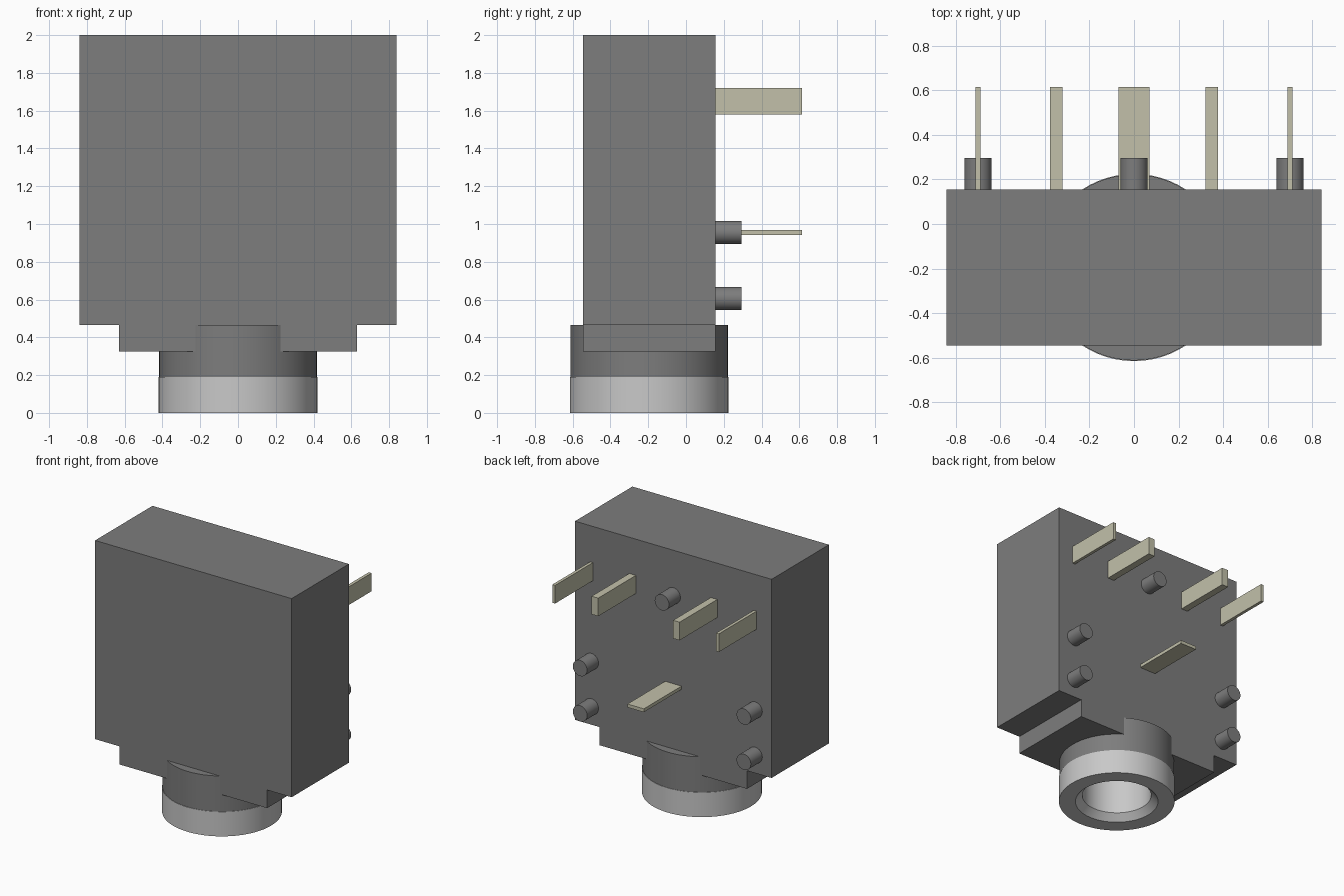
import bpy, bmesh, math
from mathutils import Matrix, Vector

cube = bpy.data.objects.get("Cube")
if cube:
    bpy.data.objects.remove(cube, do_unlink=True)


def material(name, rgb):
    m = bpy.data.materials.new(name)
    m.use_nodes = True
    m.diffuse_color = (*rgb, 1)
    m.node_tree.nodes["Principled BSDF"].inputs["Base Color"].default_value = (*rgb, 1)
    return m


DARK = material("dark grey plastic", (0.205, 0.205, 0.205))
LIGHT = material("light grey metal", (0.58, 0.58, 0.58))
PIN = material("pale tinned metal", (0.54, 0.53, 0.40))

FRONT, BACK = -0.545, 0.155      # body faces in y
AXIS_Y = -0.195                  # barrel axis


def finish(name, bm, mat, smooth=False):
    bmesh.ops.recalc_face_normals(bm, faces=bm.faces)
    me = bpy.data.meshes.new(name)
    bm.to_mesh(me)
    bm.free()
    me.materials.append(mat)
    ob = bpy.data.objects.new(name, me)
    bpy.context.collection.objects.link(ob)
    if smooth:
        bpy.ops.object.select_all(action='DESELECT')
        ob.select_set(True)
        bpy.context.view_layer.objects.active = ob
        bpy.ops.object.shade_smooth_by_angle(angle=math.radians(30))
    return ob


def box(name, lo, hi, mat):
    bm = bmesh.new()
    lo, hi = Vector(lo), Vector(hi)
    size = hi - lo
    bmesh.ops.create_cube(bm, size=1, matrix=Matrix.Translation((lo + hi) / 2)
                          @ Matrix.Diagonal((*size, 1)))
    return finish(name, bm, mat)


def lathe(name, profile, mat, closed, steps=64):
    """Spin (radius, z) points round the barrel axis."""
    bm = bmesh.new()
    vs = [bm.verts.new((r, AXIS_Y, z)) for r, z in profile]
    pairs = list(zip(vs, vs[1:])) + ([(vs[-1], vs[0])] if closed else [])
    edges = [bm.edges.new(p) for p in pairs]
    bmesh.ops.spin(bm, geom=vs + edges, cent=(0, AXIS_Y, 0), axis=(0, 0, 1),
                   angle=2 * math.pi, steps=steps)
    bmesh.ops.remove_doubles(bm, verts=bm.verts, dist=1e-5)
    return finish(name, bm, mat, True)


# Housing: stepped outline pushed through the depth
outline = [(-0.84, 2), (-0.84, 0.465), (-0.63, 0.465), (-0.63, 0.325),
           (0.63, 0.325), (0.63, 0.465), (0.84, 0.465), (0.84, 2)]
bm = bmesh.new()
face = bm.faces.new([bm.verts.new((x, FRONT, z)) for x, z in outline])
ext = bmesh.ops.extrude_face_region(bm, geom=[face])
bmesh.ops.translate(bm, vec=(0, BACK - FRONT, 0),
                    verts=[g for g in ext["geom"] if isinstance(g, bmesh.types.BMVert)])
housing = finish("housing", bm, DARK)

# Bore through the housing for the socket
cutter = lathe("bore_cutter", [(0, 0.1), (0.26, 0.1), (0.26, 1.7), (0, 1.7)], DARK, False)
cutter.hide_render = True
mod = housing.modifiers.new("bore", 'BOOLEAN')
mod.operation = 'DIFFERENCE'
mod.solver = 'EXACT'
mod.object = cutter
bpy.context.view_layer.objects.active = housing
bpy.ops.object.modifier_apply(modifier=mod.name)
bpy.data.objects.remove(cutter, do_unlink=True)

# Barrel: plastic collar, metal sleeve with chamfered blind socket
lathe("barrel_collar", [(0.26, 0.19), (0.417, 0.19), (0.417, 0.465), (0.26, 0.465)], DARK, True)
lathe("barrel_sleeve", [(0, 1.68), (0.25, 1.68), (0.25, 0.05), (0.30, 0), (0.42, 0),
                        (0.42, 0.19), (0.255, 0.19), (0.255, 1.69), (0, 1.69)], LIGHT, False)

# Locating pegs on the back
pegs = [("centre_peg", 0, 1.65)]
for side, s in (("left", 1), ("right", -1)):
    pegs += [(side + "_upper_peg", s * 0.70, 0.955), (side + "_lower_peg", s * 0.70, 0.605)]
for name, x, z in pegs:
    bm = bmesh.new()
    bmesh.ops.create_cone(bm, cap_ends=True, segments=32, radius1=0.061, radius2=0.061, depth=0.16,
                          matrix=Matrix.Translation((x, BACK + 0.06, z))
                          @ Matrix.Rotation(math.pi / 2, 4, 'X'))
    finish(name, bm, DARK, True)

# Flat terminal pins
for side, s in (("left", 1), ("right", -1)):
    for part, x, w in (("outer", 0.70, 0.024), ("inner", 0.348, 0.056)):
        box(f"{side}_{part}_pin", (s * x - w / 2, BACK - 0.02, 1.58),
            (s * x + w / 2, 0.615, 1.72), PIN)
box("centre_pin", (-0.07, BACK - 0.02, 0.943), (0.07, 0.615, 0.969), PIN)
